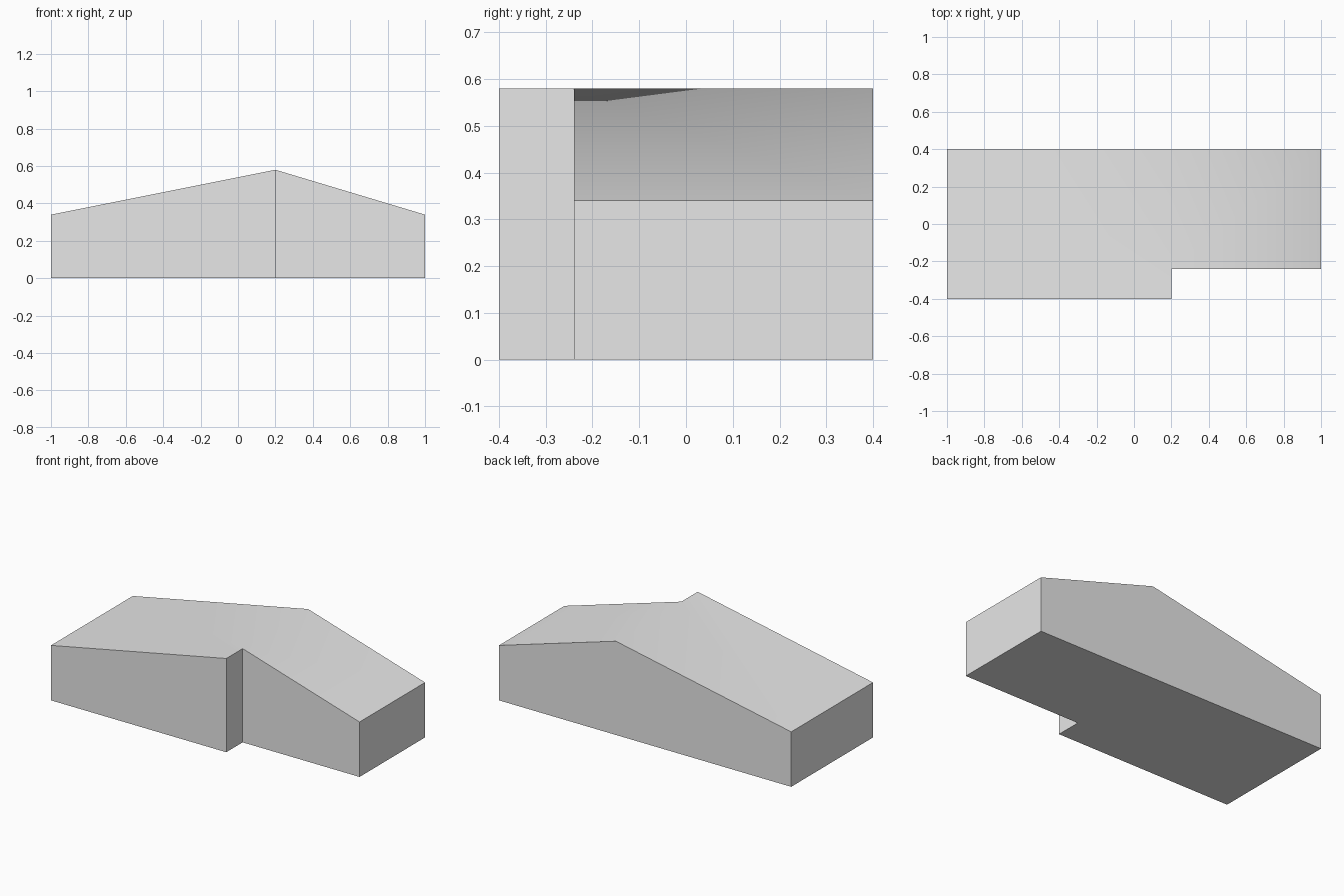
import bpy
import bmesh
import math

cube = bpy.data.objects.get("Cube")
if cube:
    bpy.data.objects.remove(cube, do_unlink=True)

# Main dimensions
END, RIDGE_X = 1.0, 0.2
FRONT, STEP, BACK = -0.4, -0.24, 0.4
EAVE, RIDGE = 0.34, 0.58


def roof_height(x):
    """Both gable slopes meet at the ridge and end at the same eave height."""
    run = END - RIDGE_X if x > RIDGE_X else END + RIDGE_X
    return RIDGE - (RIDGE - EAVE) * abs(x - RIDGE_X) / run


# Stepped footprint, counter-clockwise from the front corner of the wide wing
footprint = [(-END, FRONT), (RIDGE_X, FRONT), (RIDGE_X, STEP), (END, STEP),
             (END, BACK), (RIDGE_X, BACK), (-END, BACK)]

bm = bmesh.new()
base = [bm.verts.new((x, y, 0)) for x, y in footprint]
top = [bm.verts.new((x, y, roof_height(x))) for x, y in footprint]

# Floor and walls
bm.faces.new(base[::-1])
count = len(base)
for i in range(count):
    j = (i + 1) % count
    bm.faces.new((base[i], base[j], top[j], top[i]))

# Two roof slopes sharing the ridge
bm.faces.new([top[i] for i in (0, 1, 2, 5, 6)])
bm.faces.new([top[i] for i in (2, 3, 4, 5)])

# Merge the flat back wall into one face
seam = bm.edges.get((base[5], top[5]))
bmesh.ops.dissolve_edges(bm, edges=[seam], use_verts=False)
bm.normal_update()

mesh = bpy.data.meshes.new("house_body")
bm.to_mesh(mesh)
bm.free()
house = bpy.data.objects.new("house_body", mesh)
bpy.context.collection.objects.link(house)

# Plain grey material
grey = bpy.data.materials.new("light_grey")
grey.use_nodes = True
colour = (0.8, 0.8, 0.8, 1)
grey.diffuse_color = colour
grey.node_tree.nodes["Principled BSDF"].inputs["Base Color"].default_value = colour
mesh.materials.append(grey)

# Soft ridge, sharp walls and eaves
bpy.ops.object.select_all(action="DESELECT")
house.select_set(True)
bpy.context.view_layer.objects.active = house
bpy.ops.object.shade_smooth_by_angle(angle=math.radians(30))
